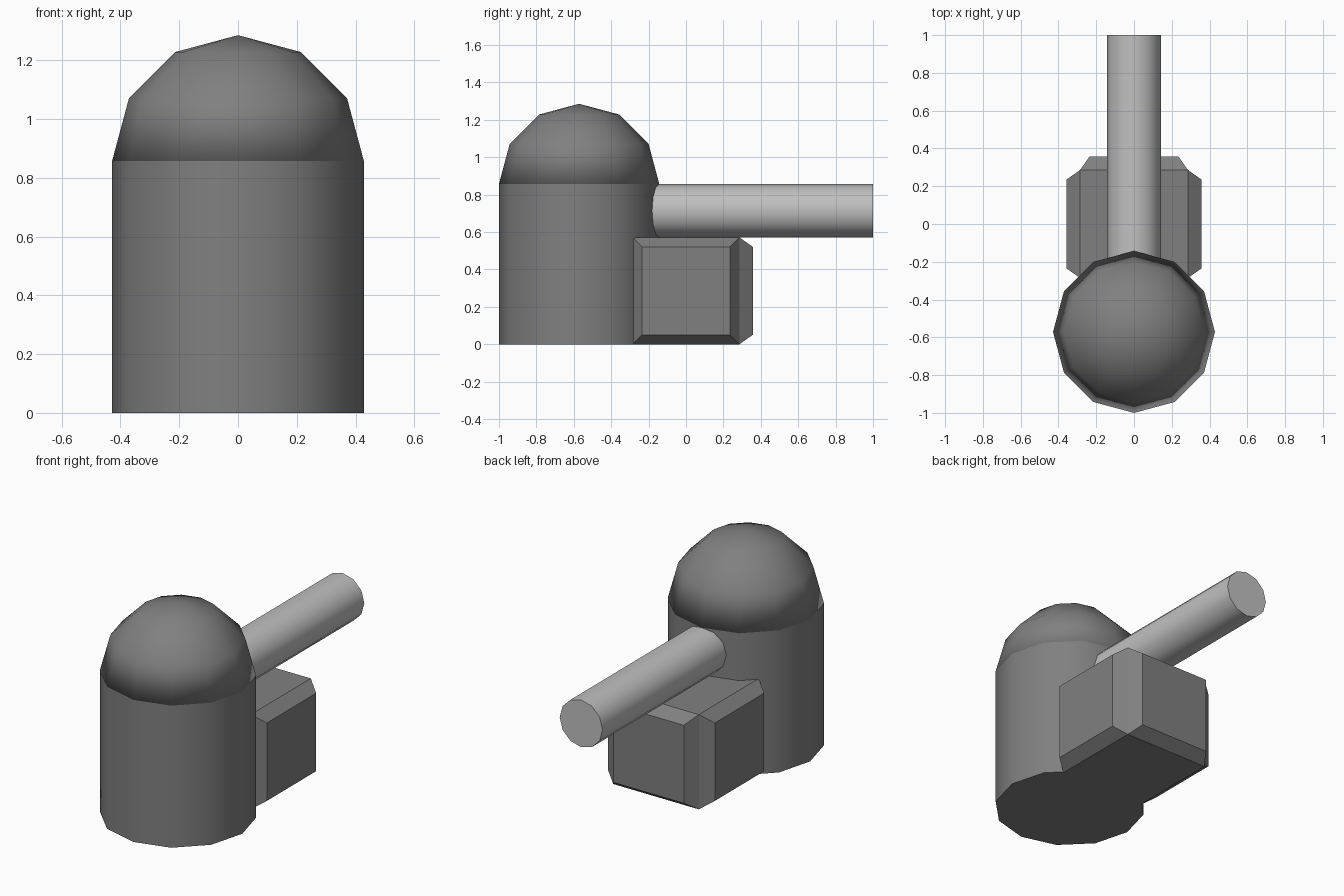
import bpy, bmesh, math
from mathutils import Matrix, Vector

if "Cube" in bpy.data.objects:
    bpy.data.objects.remove(bpy.data.objects["Cube"])

U = 1 / 7  # base module: every size is a multiple of this


def material(name, v):
    m = bpy.data.materials.new(name)
    m.diffuse_color = (v, v, v, 1)
    m.use_nodes = True
    m.node_tree.nodes["Principled BSDF"].inputs["Base Color"].default_value = m.diffuse_color
    return m


dark = material("dark grey", 0.216)
light = material("light grey", 0.527)


def finish(bm, name, mat, smooth_angle=None):
    bmesh.ops.recalc_face_normals(bm, faces=bm.faces[:])
    me = bpy.data.meshes.new(name)
    bm.to_mesh(me)
    bm.free()
    me.materials.append(mat)
    ob = bpy.data.objects.new(name, me)
    bpy.context.collection.objects.link(ob)
    if smooth_angle is not None:
        bpy.ops.object.select_all(action='DESELECT')
        ob.select_set(True)
        bpy.context.view_layer.objects.active = ob
        bpy.ops.object.shade_smooth_by_angle(angle=math.radians(smooth_angle))
    return ob


def lathe(name, profile, matrix, mat, angle, n=12):
    """Closed 12-sided solid from (radius, height) rings; radius 0 is a tip."""
    bm = bmesh.new()
    rings = []
    for r, z in profile:
        if r == 0:
            rings.append([bm.verts.new((0, 0, z))] * n)
        else:
            rings.append([bm.verts.new((r * math.cos(math.tau * i / n),
                                        r * math.sin(math.tau * i / n), z))
                          for i in range(n)])
    for a, b in zip(rings, rings[1:]):
        for i in range(n):
            j = (i + 1) % n
            bm.faces.new(list(dict.fromkeys((a[i], a[j], b[j], b[i]))))
    for ring in (rings[0], rings[-1]):
        if ring[0] is not ring[1]:
            bm.faces.new(ring)
    bm.transform(matrix)
    return finish(bm, name, mat, angle)


# Upright body
place = Matrix.Translation((0, -4 * U, 0))
lathe("body", [(3 * U, 0), (3 * U, 6 * U)], place, dark, 40)

# Half-sphere dome, softly shaded right down to its rim
dome = [(3 * U * math.cos(math.radians(a)), 3 * U * math.sin(math.radians(a)))
        for a in (0, 30, 60)] + [(0, 3 * U)]
lathe("dome", dome, place @ Matrix.Translation((0, 0, 6 * U)), dark, 180)

# Horizontal tube running out to the back
tube = Matrix.Translation((0, 0, 5 * U)) @ Matrix.Rotation(-math.pi / 2, 4, 'X')
lathe("tube", [(U, -2 * U), (U, 7 * U)], tube, light, 40)

# Block whose four sides swell out to chamfered panels
bm = bmesh.new()
bmesh.ops.create_cube(bm, size=4 * U, matrix=Matrix.Translation((0, 0, 2 * U)))
sides = [f for f in bm.faces if abs(f.normal.z) < 0.5]
for f in sides:
    normal = f.normal.copy()
    centre = f.calc_center_median()
    bmesh.ops.inset_individual(bm, faces=[f], thickness=0.5 * U)
    for v in f.verts:
        v.co = centre + (v.co - centre) + normal * 0.5 * U
bmesh.ops.dissolve_limit(bm, angle_limit=0.01, verts=bm.verts[:], edges=bm.edges[:])
finish(bm, "side_block", dark)
